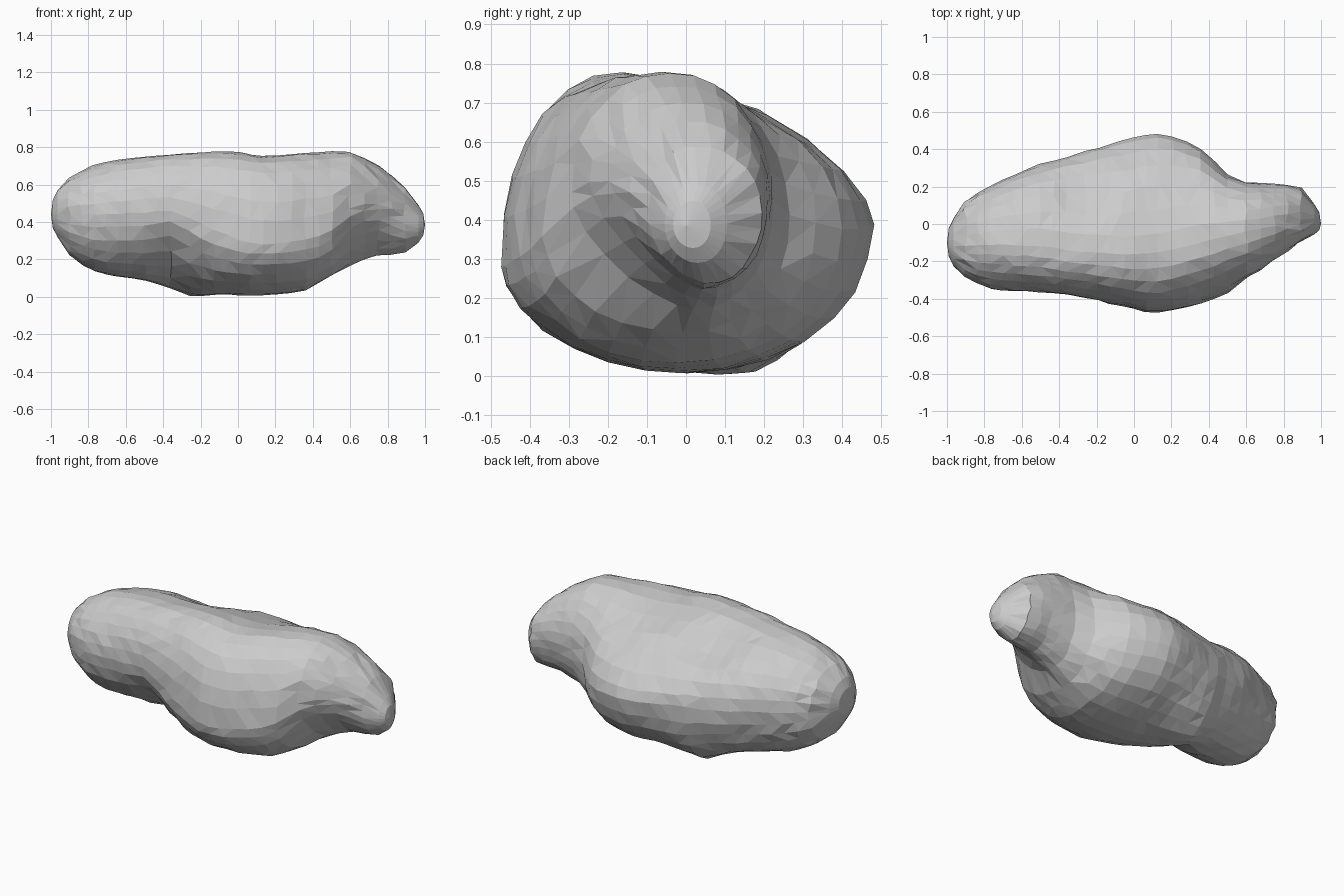
import bpy, bmesh, math, random

if "Cube" in bpy.data.objects:
    bpy.data.objects.remove(bpy.data.objects["Cube"])

random.seed(4)
SEG = 28

# Cross-sections along x:
# x, top z, its y, bottom z, its y, back y, its z, front y, its z, front-low roundness
SECTIONS = [
    (-0.965, 0.57, -0.12, 0.32, -0.11, 0.03, 0.44, -0.225, 0.44, 2.0),
    (-0.90, 0.635, -0.12, 0.22, -0.08, 0.125, 0.44, -0.285, 0.44, 2.0),
    (-0.77, 0.70, -0.11, 0.135, -0.04, 0.20, 0.43, -0.345, 0.44, 2.0),
    (-0.50, 0.75, -0.12, 0.085, 0.04, 0.32, 0.41, -0.365, 0.45, 1.8),
    (-0.36, 0.762, -0.14, 0.045, 0.10, 0.36, 0.40, -0.38, 0.46, 1.5),
    (-0.26, 0.768, -0.15, 0.005, 0.11, 0.39, 0.40, -0.395, 0.42, 1.7),
    (-0.06, 0.777, -0.16, 0.012, 0.02, 0.445, 0.39, -0.44, 0.33, 2.0),
    (0.13, 0.755, -0.15, 0.008, -0.02, 0.48, 0.39, -0.475, 0.28, 1.8),
    (0.36, 0.772, -0.10, 0.035, -0.03, 0.40, 0.38, -0.42, 0.31, 1.95),
    (0.50, 0.779, -0.06, 0.11, -0.01, 0.265, 0.41, -0.365, 0.36, 1.95),
    (0.60, 0.775, -0.04, 0.17, 0.02, 0.225, 0.45, -0.295, 0.47, 1.5),
    (0.75, 0.70, -0.01, 0.22, 0.04, 0.215, 0.46, -0.195, 0.50, 1.45),
    (0.89, 0.59, 0.02, 0.24, 0.05, 0.195, 0.42, -0.095, 0.43, 1.9),
    (0.965, 0.49, 0.03, 0.29, 0.03, 0.105, 0.39, -0.055, 0.39, 2.0),
]
# Hollows and swellings of the top: x, y, reach in x, reach in y, height
DENTS = [(-0.27, 0.17, 0.16, 0.14, -0.07), (0.0, 0.24, 0.16, 0.10, 0.025),
         (0.34, 0.20, 0.12, 0.10, -0.03)]


def slope(i, k):
    a, b = SECTIONS[max(i - 1, 0)], SECTIONS[min(i + 1, len(SECTIONS) - 1)]
    return (b[k] - a[k]) / (b[0] - a[0])


def blend(i, t):
    """Smooth section between station i and i + 1."""
    a, b = SECTIONS[i], SECTIONS[i + 1]
    h = b[0] - a[0]
    out = [a[0] + h * t]
    for k in range(1, 10):
        out.append((2*t**3 - 3*t**2 + 1) * a[k] + (t**3 - 2*t**2 + t) * h * slope(i, k)
                   + (3*t**2 - 2*t**3) * b[k] + (t**3 - t**2) * h * slope(i + 1, k))
    return out


def ring(s):
    """Outline made of four quarter superellipses, plus the dents in the top."""
    x, zt, yt, zb, yb, yr, zr, yl, zl, nf = s
    mid = math.exp(-(x / 0.45) ** 2)
    pts = []
    for j in range(SEG):
        a = math.tau * j / SEG
        c, d = math.cos(a), math.sin(a)
        y0, z0 = (yt if d >= 0 else yb), (zr if c >= 0 else zl)
        ye, ze = (yr if c >= 0 else yl), (zt if d >= 0 else zb)
        if d >= 0:
            n = 2.1 - 0.5 * mid if c >= 0 else 2 + 0.3 * mid
        else:
            n = 2.1 if c >= 0 else nf
        y = y0 + (ye - y0) * abs(c) ** (2 / n)
        z = z0 + (ze - z0) * abs(d) ** (2 / n)
        if d > 0:
            z += sum(d * h * math.exp(-((x - px) / rx) ** 2 - ((y - py) / ry) ** 2)
                     for px, py, rx, ry, h in DENTS)
        pts.append((x, y, z))
    return pts


# Refine the wider gaps between stations
stations = []
for i in range(len(SECTIONS) - 1):
    gap = SECTIONS[i + 1][0] - SECTIONS[i][0]
    n = max(1, round(gap / 0.075))
    stations += [blend(i, k / n) for k in range(n)]
stations.append(list(SECTIONS[-1]))
outlines = [ring(s) for s in stations]


def cap(points, tip, f):
    """Smaller ring that rounds an end towards its tip."""
    x = points[0][0] + (tip[0] - points[0][0]) * 0.72
    return [(x, tip[1] + (y - tip[1]) * f, tip[2] + (z - tip[2]) * f) for _, y, z in points]


LEFT, RIGHT = (-1, -0.1, 0.44), (1, 0.0, 0.385)
outlines = [cap(outlines[0], LEFT, 0.6)] + outlines + [cap(outlines[-1], RIGHT, 0.6)]

# Skin the rock, with slight irregularity
bm = bmesh.new()
rings = []
for pts in outlines:
    r = 0.005 if abs(pts[0][0]) < 0.92 else 0.0
    rings.append([bm.verts.new((x + random.uniform(-2, 2) * r,
                                y + random.uniform(-0.8, 0.8) * r,
                                max(0.0, z + random.uniform(-0.8, 0.8) * r))) for x, y, z in pts])
for r0, r1 in zip(rings, rings[1:]):
    for j in range(SEG):
        k = (j + 1) % SEG
        bm.faces.new((r0[j], r0[k], r1[k], r1[j]))
for row, tip in ((rings[0], LEFT), (rings[-1], RIGHT)):
    v = bm.verts.new(tip)
    for j in range(SEG):
        bm.faces.new((v, row[j], row[(j + 1) % SEG]))
bmesh.ops.triangulate(bm, faces=bm.faces[:])
bmesh.ops.recalc_face_normals(bm, faces=bm.faces[:])

mesh = bpy.data.meshes.new("asteroid_rock")
bm.to_mesh(mesh)
bm.free()
rock = bpy.data.objects.new("asteroid_rock", mesh)
bpy.context.collection.objects.link(rock)
